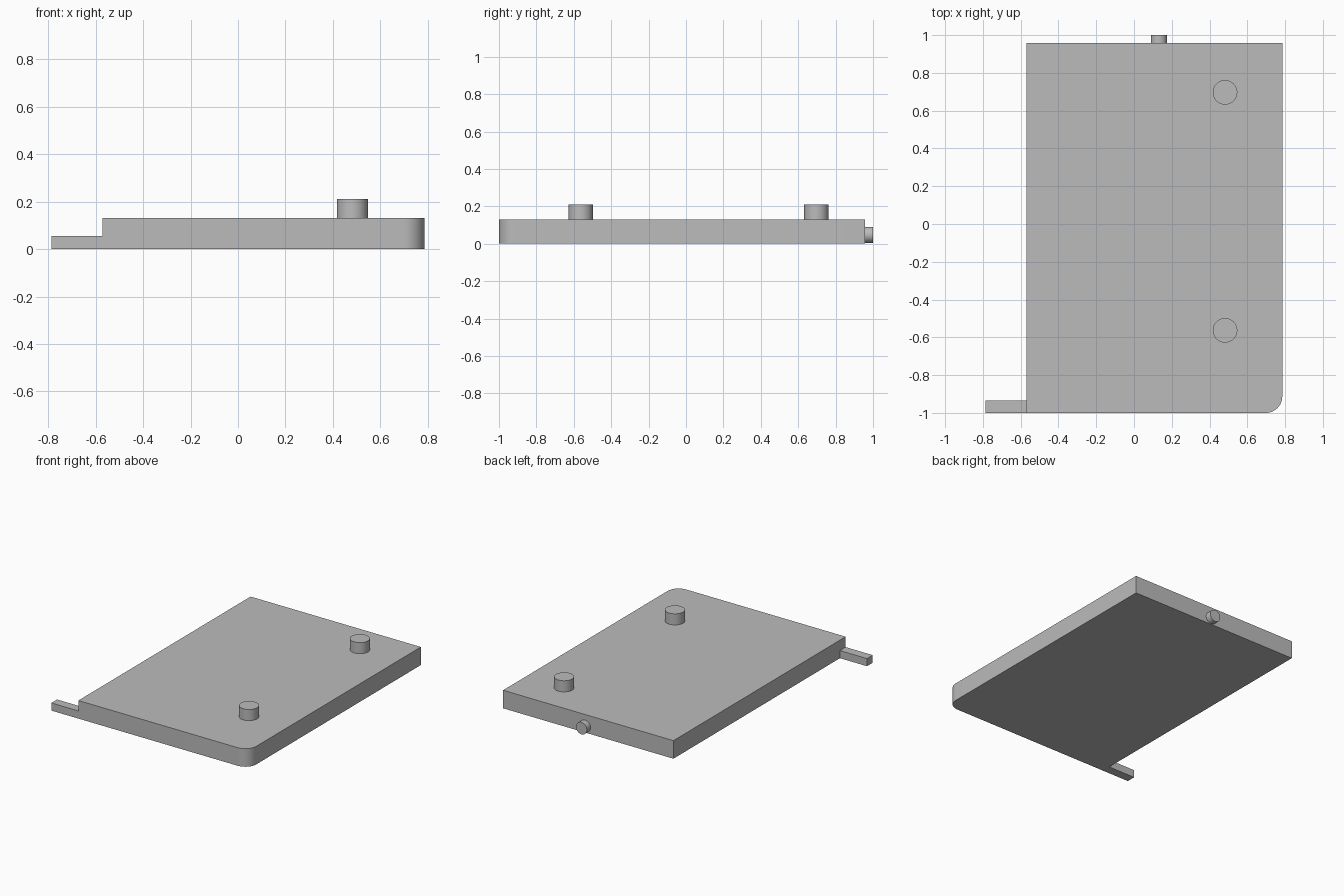
import bpy
from math import cos, sin, pi

cube = bpy.data.objects.get("Cube")
if cube:
    bpy.data.objects.remove(cube, do_unlink=True)

# Single plain grey
grey = bpy.data.materials.new("plain grey")
grey.use_nodes = True
colour = (0.5, 0.5, 0.5, 1)
grey.diffuse_color = colour
grey.node_tree.nodes["Principled BSDF"].inputs["Base Color"].default_value = colour


def prism(name, outline, z0, z1):
    """Extrude an anticlockwise outline from z0 to z1."""
    n = len(outline)
    verts = [(x, y, z) for z in (z0, z1) for x, y in outline]
    faces = [tuple(reversed(range(n))), tuple(range(n, 2 * n))]
    faces += [(i, (i + 1) % n, n + (i + 1) % n, n + i) for i in range(n)]
    mesh = bpy.data.meshes.new(name)
    mesh.from_pydata(verts, [], faces)
    obj = bpy.data.objects.new(name, mesh)
    bpy.context.collection.objects.link(obj)
    return finish(obj)


def peg(name, radius, depth, location, rotation=(0, 0, 0)):
    bpy.ops.mesh.primitive_cylinder_add(vertices=48, radius=radius, depth=depth,
                                        location=location, rotation=rotation)
    obj = bpy.context.object
    obj.name = name
    return finish(obj)


def finish(obj):
    obj.data.materials.append(grey)
    bpy.ops.object.select_all(action='DESELECT')
    obj.select_set(True)
    bpy.context.view_layer.objects.active = obj
    bpy.ops.object.shade_smooth_by_angle(angle=pi / 6)
    return obj


left, right, front, back, height = -0.57, 0.785, -1.0, 0.957, 0.13

# Plate with one rounded front corner
r = 0.087
corner = [(right - r + r * cos(a), front + r + r * sin(a))
          for a in (-pi / 2 + pi / 2 * i / 12 for i in range(13))]
prism("base_plate", [(left, front)] + corner + [(right, back), (left, back)], 0, height)

# Low tab at the front right corner
tab_back = -0.935
prism("side_tab", [(-0.785, front), (left, front), (left, tab_back), (-0.785, tab_back)], 0, 0.055)

# Two upright pegs on top
for name, y in (("front_peg", -0.563), ("back_peg", 0.697)):
    peg(name, 0.065, 0.08, (0.482, y, height + 0.04))

# Short pin on the back edge
peg("back_pin", 0.043, 0.043, (0.132, back + 0.0215, 0.047), (pi / 2, 0, 0))
